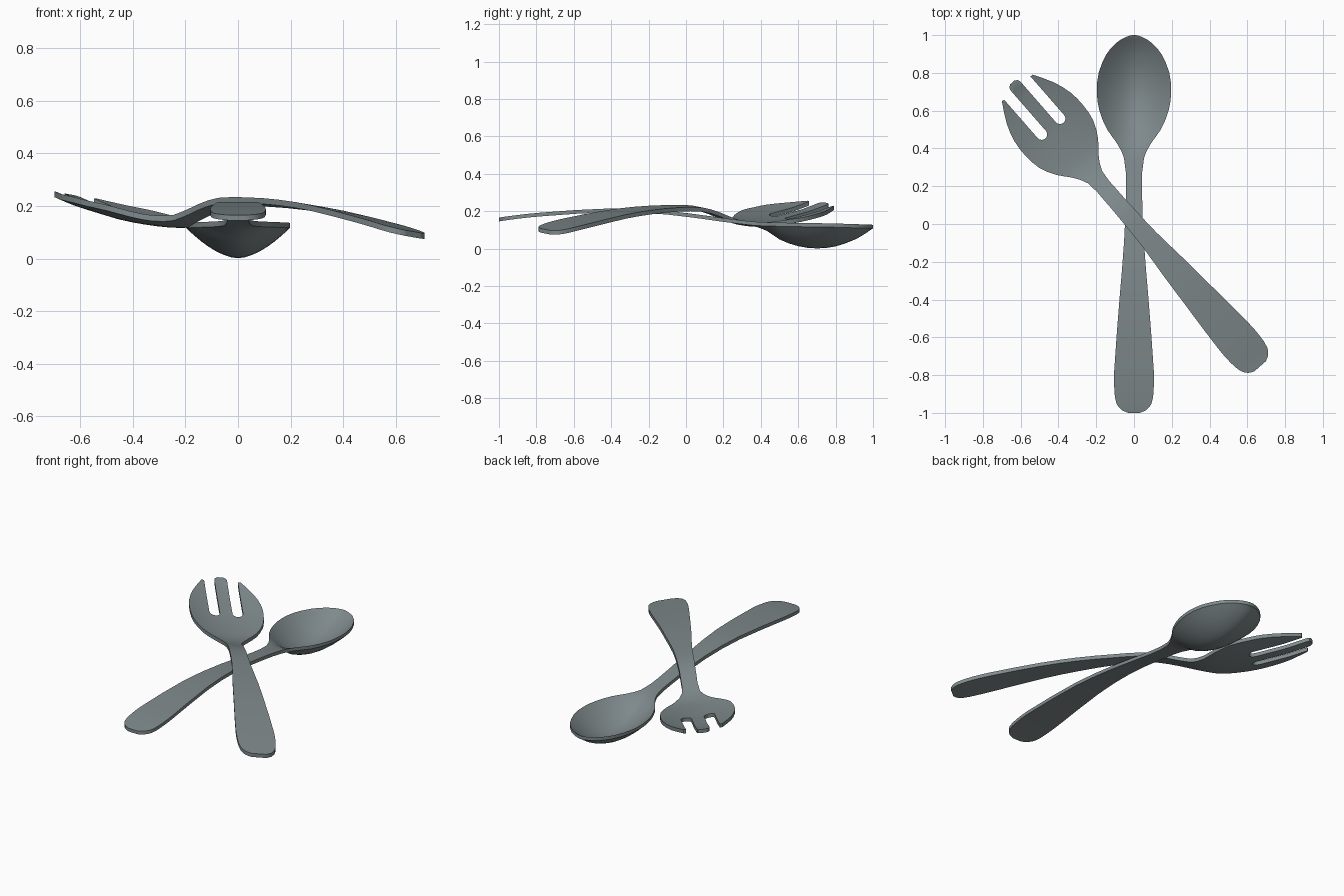
import bpy, bmesh, math

if "Cube" in bpy.data.objects:
    bpy.data.objects.remove(bpy.data.objects["Cube"])

steel = bpy.data.materials.new("steel grey")
steel.diffuse_color = (0.21, 0.25, 0.26, 1)
steel.use_nodes = True
steel.node_tree.nodes["Principled BSDF"].inputs["Base Color"].default_value = steel.diffuse_color


def spline(rows, steps):
    """Catmull-Rom style refinement of profile rows (first value = y)."""
    out = []
    for i in range(len(rows) - 1):
        a, b = rows[i], rows[i + 1]
        p, n = rows[max(i - 1, 0)], rows[min(i + 2, len(rows) - 1)]
        h = b[0] - a[0]
        for s in range(steps):
            t = s / steps
            row = [a[0] + h * t]
            for k in range(1, len(a)):
                ma = (b[k] - p[k]) / (b[0] - p[0]) * h
                mb = (n[k] - a[k]) / (n[0] - a[0]) * h
                row.append((2*t**3 - 3*t*t + 1) * a[k] + (t**3 - 2*t*t + t) * ma
                           + (3*t*t - 2*t**3) * b[k] + (t**3 - t*t) * mb)
            out.append(row)
    return out + [list(rows[-1])]


def loft(name, rows, power, thick, cols=14):
    """Closed plate from rows of (y, half width, rim height, bowl depth)."""
    bm = bmesh.new()
    rings = []
    us = [-1 + 2 * i / cols for i in range(cols + 1)]
    for y, w, z, d in rows:
        top = [(u * w, y, z - d * (1 - abs(u) ** power)) for u in us]
        pts = top + [(x, yy, zz - thick) for x, yy, zz in reversed(top)]
        rings.append([bm.verts.new(p) for p in pts])
    n = len(rings[0])
    for a, b in zip(rings, rings[1:]):
        for i in range(n):
            j = (i + 1) % n
            bm.faces.new((a[i], a[j], b[j], b[i]))
    for r in (rings[0], rings[-1]):
        for i in range(cols):
            bm.faces.new((r[i], r[i + 1], r[n - 2 - i], r[n - 1 - i]))
    bmesh.ops.recalc_face_normals(bm, faces=bm.faces[:])
    me = bpy.data.meshes.new(name)
    bm.to_mesh(me)
    bm.free()
    ob = bpy.data.objects.new(name, me)
    bpy.context.collection.objects.link(ob)
    me.materials.append(steel)
    return ob


def activate(ob):
    bpy.ops.object.select_all(action='DESELECT')
    ob.select_set(True)
    bpy.context.view_layer.objects.active = ob


# Spoon: handle, neck and deep bowl
spoon_rows = [
    (-1.0, .03, .165, 0), (-.985, .065, .168, 0), (-.95, .093, .173, 0),
    (-.88, .104, .182, 0), (-.78, .105, .192, 0), (-.4, .077, .215, 0),
    (-.1, .053, .202, 0), (.2, .042, .163, 0), (.35, .053, .145, .003),
    (.43, .092, .141, .025), (.5, .142, .139, .07), (.6, .183, .137, .104),
    (.7, .197, .136, .115), (.8, .187, .134, .102), (.9, .145, .131, .064),
    (.96, .093, .129, .028), (.99, .043, .128, .006), (1.0, .012, .127, 0)]
spoon = loft("spoon", spline(spoon_rows, 2), 1.7, .02)

# Fork: handle, neck and shallow head, tips stepped for the middle tine
fork_rows = [
    (-1.0, .04, .103, 0), (-.985, .07, .106, 0), (-.95, .094, .113, 0),
    (-.88, .105, .128, 0), (-.78, .105, .147, 0), (-.5, .085, .193, 0),
    (-.3, .07, .215, 0), (-.1, .052, .226, 0), (.08, .046, .225, 0),
    (.2, .044, .2, 0), (.33, .05, .16, .002), (.41, .095, .153, .008),
    (.47, .145, .161, .016), (.56, .19, .18, .028), (.66, .203, .195, .03),
    (.75, .197, .21, .027), (.85, .166, .224, .02), (.955, .108, .242, .008)]
tip_rows = [[.957, .04, .236, .001], [.985, .03, .243, 0], [.995, .015, .245, 0]]
fork = loft("fork", spline(fork_rows, 2) + tip_rows, 2, .022)

# Slots between the tines, with round ends
for side in (-1, 1):
    bm = bmesh.new()
    r, y0 = .029, .685
    prof = [(r, 1.1), (-r, 1.1)] + [
        (r * math.cos(math.pi + math.pi * i / 8), y0 + r * math.sin(math.pi + math.pi * i / 8))
        for i in range(9)]
    face = bm.faces.new([bm.verts.new((x + side * .064, y, 0)) for x, y in prof])
    ext = bmesh.ops.extrude_face_region(bm, geom=[face])
    for v in ext["geom"]:
        if isinstance(v, bmesh.types.BMVert):
            v.co.z = .5
    bmesh.ops.recalc_face_normals(bm, faces=bm.faces[:])
    me = bpy.data.meshes.new("slot_cutter")
    bm.to_mesh(me)
    bm.free()
    cutter = bpy.data.objects.new("slot_cutter", me)
    bpy.context.collection.objects.link(cutter)
    cutter.hide_render = True
    activate(fork)
    mod = fork.modifiers.new("slot", 'BOOLEAN')
    mod.object, mod.operation, mod.solver = cutter, 'DIFFERENCE', 'EXACT'
    bpy.ops.object.modifier_apply(modifier=mod.name)
    bpy.data.objects.remove(cutter)

# Fork leans slightly to its right and lies across the spoon
for v in fork.data.vertices:
    v.co.z -= .13 * v.co.x
fork.rotation_euler = (0, 0, math.radians(41.1))
fork.location = (.01, 0, 0)

for ob in (spoon, fork):
    activate(ob)
    bpy.ops.object.shade_smooth_by_angle(angle=math.radians(35))
